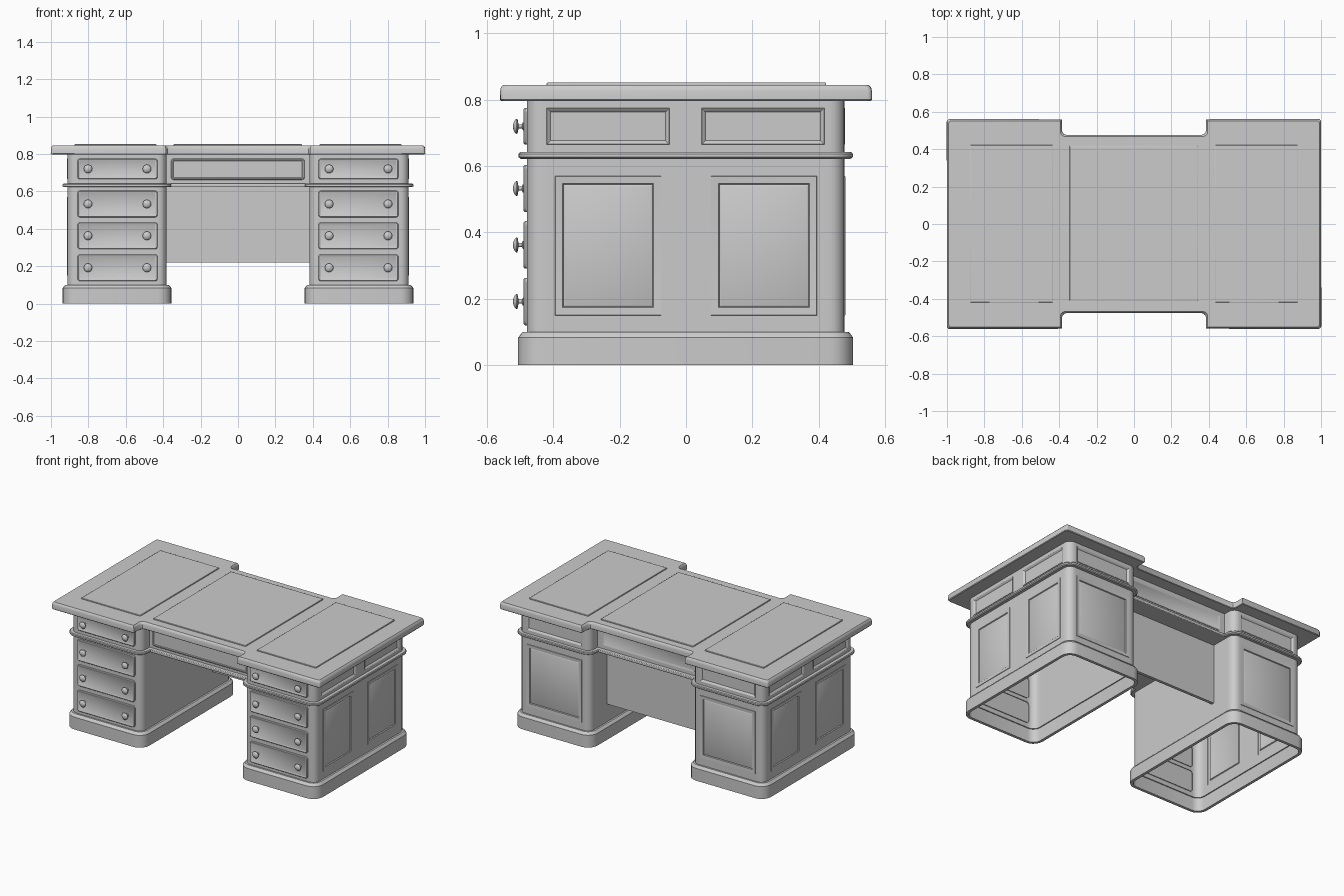
import bpy, bmesh, math

if "Cube" in bpy.data.objects:
    bpy.data.objects.remove(bpy.data.objects["Cube"])

X0, X1, Y0, Y1, R = 0.382, 0.912, -0.48, 0.478, 0.045   # right pedestal plan


def outline(x0, x1, y0, y1, r, xc=(), yc=(), n=5):
    """Rounded rectangle, anticlockwise, with extra points along its sides."""
    pts = []
    corners = [(x1 - r, y0 + r), (x1 - r, y1 - r), (x0 + r, y1 - r), (x0 + r, y0 + r)]
    sides = [[(x1, y) for y in sorted(yc)], [(x, y1) for x in sorted(xc)[::-1]],
             [(x0, y) for y in sorted(yc)[::-1]], [(x, y0) for x in sorted(xc)]]
    for k, (cx, cy) in enumerate(corners):
        for i in range(n + 1):
            a = math.radians(-90 + 90 * k + 90 * i / n)
            pts.append((cx + r * math.cos(a), cy + r * math.sin(a)))
        pts += sides[k]
    return pts


def loft(rings, cap_start=False, cap_end=False):
    bm = bmesh.new()
    vs = [[bm.verts.new(p) for p in ring] for ring in rings]
    n = len(vs[0])
    for a, b in zip(vs, vs[1:]):
        for i in range(n):
            j = (i + 1) % n
            bm.faces.new((a[i], a[j], b[j], b[i]))
    if cap_start:
        bm.faces.new(vs[0][::-1])
    if cap_end:
        bm.faces.new(vs[-1])
    return bm


def finish(name, bm, mirror=False, angle=35, bevel=0):
    bm.normal_update()
    me = bpy.data.meshes.new(name)
    bm.to_mesh(me)
    bm.free()
    ob = bpy.data.objects.new(name, me)
    bpy.context.collection.objects.link(ob)
    bpy.ops.object.select_all(action='DESELECT')
    ob.select_set(True)
    bpy.context.view_layer.objects.active = ob
    bpy.ops.object.shade_smooth_by_angle(angle=math.radians(angle))
    if bevel:
        m = ob.modifiers.new("bevel", 'BEVEL')
        m.width, m.segments, m.limit_method = bevel, 2, 'ANGLE'
    if mirror:
        ob.modifiers.new("mirror", 'MIRROR')
    return ob


def pedestal_ring(off, z, xc=(), yc=()):
    return [(x, y, z) for x, y in
            outline(X0 - off, X1 + off, Y0 - off, Y1 + off, R + off, xc, yc)]


def inset_panel(bm, test, steps):
    bm.normal_update()
    faces = [f for f in bm.faces if test(f.calc_center_median(), f.normal)]
    for t, d in steps:
        bmesh.ops.inset_region(bm, faces=faces, thickness=t, depth=d, use_even_offset=True)


def box(name, x0, x1, y0, y1, z0, z1, mirror=False, bevel=0):
    base = [(x0, y0), (x1, y0), (x1, y1), (x0, y1)]
    bm = loft([[(x, y, z) for x, y in base] for z in (z0, z1)], True, True)
    return finish(name, bm, mirror, bevel=bevel)


def plate(name, x0, x1, z0, z1, steps, side=-1, mirror=False):
    """Moulded plate facing front (side -1) or back (side 1); steps = (offset, distance)."""
    rings = [[(-side * a, side * h, b) for a, b in
              outline(x0 - o, x1 + o, z0 - o, z1 + o, 0.014 + o, n=3)] for o, h in steps]
    return finish(name, loft(rings, False, True), mirror)


# Pedestal carcass: open shell with panelled outer side and back
low_y = [(-0.395, -0.075), (0.075, 0.395)]
top_y = [(-0.42, -0.05), (0.047, 0.417)]
yc = [v for p in low_y + top_y for v in p]
xc = [0.44, 0.853]
bm = loft([pedestal_ring(0, z, xc, yc) for z in (0.09, 0.15, 0.57, 0.665, 0.775, 0.805)])
low_steps = [(0.001, 0.003), (0.022, -0.002), (0.003, -0.006), (0.006, 0.003)]
top_steps = [(0.001, 0.002), (0.005, -0.003), (0.006, -0.007)]
for ranges, (z0, z1), steps in ((low_y, (0.15, 0.57), low_steps),
                                (top_y, (0.665, 0.775), top_steps)):
    for a, b in ranges:
        inset_panel(bm, lambda c, n: n.x > 0.99 and c.x > X1 - 0.001
                    and a < c.y < b and z0 < c.z < z1, steps)
    inset_panel(bm, lambda c, n: n.y > 0.99 and c.y > Y1 - 0.001
                and xc[0] < c.x < xc[1] and z0 < c.z < z1, steps)
finish("pedestal", bm, True)

# Plinth and waist moulding
finish("plinth", loft([pedestal_ring(o, z) for o, z in (
    (0, 0.09), (0.007, 0.09), (0.007, 0), (0.026, 0), (0.026, 0.083),
    (0.018, 0.094), (0.012, 0.1), (0, 0.1))]), True)
finish("waist_moulding", loft([pedestal_ring(o, z) for o, z in (
    (0, 0.622), (0.018, 0.622), (0.025, 0.627), (0.025, 0.637), (0.021, 0.642), (0, 0.642))]), True)

# Drawers with pairs of turned knobs
knob_profile = [(0.012, 0.488), (0.012, 0.492), (0.006, 0.495), (0.006, 0.505), (0.022, 0.508),
                (0.023, 0.511), (0.019, 0.516), (0.011, 0.520), (0.003, 0.522)]
for i, (z0, z1) in enumerate([(0.12, 0.263), (0.291, 0.434), (0.461, 0.604), (0.665, 0.775)]):
    plate(f"drawer_{i + 1}", 0.43, 0.858, z0, z1,
          [(0, 0.475), (0, 0.486), (-0.004, 0.490), (-0.010, 0.490), (-0.013, 0.488)])\
        .location.x = 0
    bpy.context.object.modifiers.new("mirror", 'MIRROR')
    zc = (z0 + z1) / 2
    for side, x in (("inner", 0.487), ("outer", 0.802)):
        rings = [[(x + r * math.cos(k * math.tau / 16), -h, zc + r * math.sin(k * math.tau / 16))
                  for k in range(16)] for r, h in knob_profile]
        finish(f"knob_{i + 1}_{side}", loft(rings, False, True), True, 50)

# Centre section: apron, moulding strip, drawer front, back panel, modesty panel
box("apron", -X0, X0, -0.395, 0.395, 0.63, 0.805)
box("apron_moulding", -X0, X0, -0.42, 0.42, 0.622, 0.642, bevel=0.004)
plate("centre_drawer", -0.358, 0.356, 0.662, 0.775,
      [(0, 0.39), (0, 0.402), (-0.004, 0.406), (-0.010, 0.406), (-0.013, 0.403)])
plate("apron_back_panel", -0.345, 0.345, 0.665, 0.775,
      [(0, 0.39), (0, 0.399), (-0.005, 0.399), (-0.011, 0.3955)], side=1)
box("modesty_panel", -X0, X0, 0.275, 0.295, 0.22, 0.63)

# Desk top with stepped-back centre
q = [(1, 0.56), (0.385, 0.56), (0.385, 0.497), (0.376, 0.482), (0.36, 0.476)]
plan = (q + [(-x, y) for x, y in q[::-1]] + [(-x, -y) for x, y in q]
        + [(x, -y) for x, y in q[::-1]])


def top_ring(o, z):
    return [(x - math.copysign(o, x) if abs(x) > 0.9 else x + math.copysign(o, x),
             y - math.copysign(o, y), z) for x, y in plan]


bm = loft([top_ring(o, z) for o, z in ((0.003, 0.797), (0, 0.8), (0, 0.828), (0.003, 0.838),
                                       (0.009, 0.845))], True, True)
corner = [e for e in bm.edges if all(abs(v.co.x) > 0.98 for v in e.verts)
          and abs(e.verts[0].co.y - e.verts[1].co.y) < 0.02
          and abs(e.verts[0].co.z - e.verts[1].co.z) > 0.001]
bmesh.ops.bevel(bm, geom=corner, offset=0.012, segments=3, profile=0.5, affect='EDGES')
finish("desk_top", bm)

# Raised writing surfaces
box("centre_writing_surface", -0.345, 0.343, -0.41, 0.418, 0.84, 0.852, bevel=0.003)
box("side_writing_surface", 0.435, 0.875, -0.42, 0.422, 0.84, 0.852, True, bevel=0.003)
